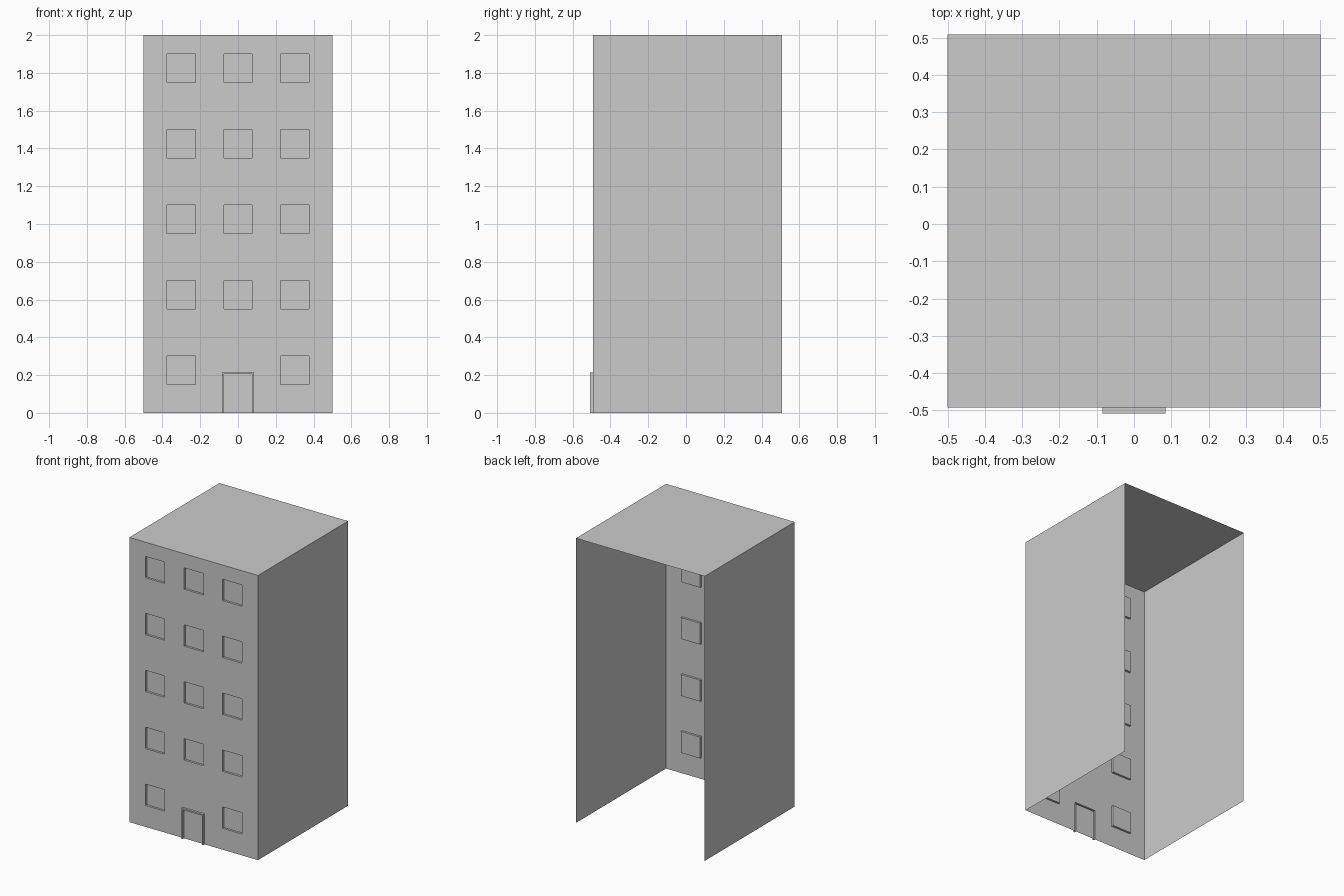
import bpy, bmesh

if "Cube" in bpy.data.objects:
    bpy.data.objects.remove(bpy.data.objects["Cube"])

WALL, BACK = -0.4925, 0.5075      # front wall plane and open back edge
STEP = 0.015                      # window recess / door frame projection
COLUMNS = (-0.3, 0.0, 0.3)
SILLS = [0.15 + 0.4 * i for i in range(5)]

# Grid lines for the facade
xs = sorted({-0.5, 0.5, -0.085, 0.085} | {round(c + s, 4) for c in COLUMNS for s in (-0.075, 0.075)})
zs = sorted({0.0, 0.205, 0.215, 2.0} | {round(s + h, 4) for s in SILLS for h in (0, 0.15)})


def depth(i, k):
    """Plane (y) of one facade cell: door frame, window or wall."""
    x, z = (xs[i] + xs[i + 1]) / 2, (zs[k] + zs[k + 1]) / 2
    if abs(x) < 0.085 and z < 0.215:
        return WALL if abs(x) < 0.075 and z < 0.205 else WALL - STEP
    for c in COLUMNS:
        for n, s in enumerate(SILLS):
            if c == 0.0 and n == 0:
                continue
            if abs(x - c) < 0.075 and s < z < s + 0.15:
                return WALL + STEP
    return WALL


bm = bmesh.new()


def quad(*pts):
    bm.faces.new([bm.verts.new(p) for p in pts])


# Facade with recessed windows and a raised door surround
for i in range(len(xs) - 1):
    for k in range(len(zs) - 1):
        x0, x1, z0, z1 = xs[i], xs[i + 1], zs[k], zs[k + 1]
        y = depth(i, k)
        quad((x0, y, z0), (x1, y, z0), (x1, y, z1), (x0, y, z1))
        left = depth(i - 1, k) if i else WALL
        below = depth(i, k - 1) if k else WALL
        if abs(left - y) > 1e-6:
            quad((x0, left, z0), (x0, y, z0), (x0, y, z1), (x0, left, z1))
        if abs(below - y) > 1e-6:
            quad((x0, below, z0), (x1, below, z0), (x1, y, z0), (x0, y, z0))

# Side walls and roof; back and underside stay open
quad((0.5, WALL, 0), (0.5, BACK, 0), (0.5, BACK, 2), (0.5, WALL, 2))
quad((-0.5, BACK, 0), (-0.5, WALL, 0), (-0.5, WALL, 2), (-0.5, BACK, 2))
quad((-0.5, WALL, 2), (0.5, WALL, 2), (0.5, BACK, 2), (-0.5, BACK, 2))

# Weld, then merge flat cells into clean faces
bmesh.ops.remove_doubles(bm, verts=bm.verts, dist=1e-5)
bmesh.ops.triangulate(bm, faces=bm.faces)
mesh = bpy.data.meshes.new("building")
bm.to_mesh(mesh)
bm.free()
bpy.context.collection.objects.link(bpy.data.objects.new("building", mesh))
